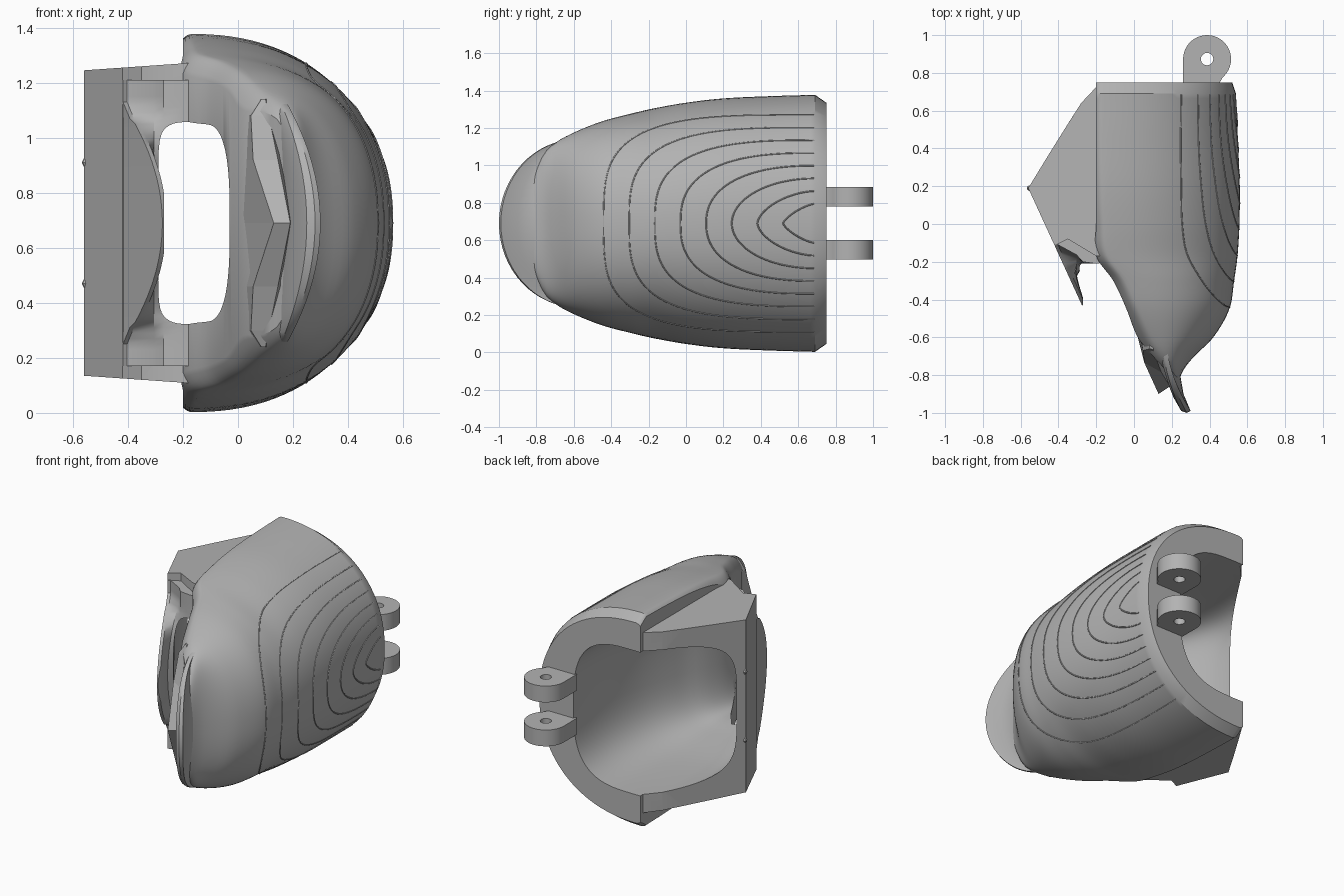
import bpy, bmesh, math

cube = bpy.data.objects.get("Cube")
if cube:
    bpy.data.objects.remove(cube, do_unlink=True)

MID = 0.69  # height of the symmetry plane

grey = bpy.data.materials.new("plain grey")
grey.use_nodes = True
colour = (0.45, 0.45, 0.45, 1)
grey.diffuse_color = colour
for node in grey.node_tree.nodes:
    if node.type == 'BSDF_PRINCIPLED':
        node.inputs["Base Color"].default_value = colour


def loft(name, rings):
    """Skin equal-length rings of points and cap both ends."""
    bm = bmesh.new()
    rows = [[bm.verts.new(p) for p in ring] for ring in rings]
    n = len(rows[0])
    for a, b in zip(rows, rows[1:]):
        for i in range(n):
            j = (i + 1) % n
            bm.faces.new((a[i], a[j], b[j], b[i]))
    bm.faces.new(rows[0])
    bm.faces.new(rows[-1][::-1])
    bmesh.ops.recalc_face_normals(bm, faces=bm.faces)
    mesh = bpy.data.meshes.new(name)
    bm.to_mesh(mesh)
    bm.free()
    obj = bpy.data.objects.new(name, mesh)
    bpy.context.collection.objects.link(obj)
    mesh.materials.append(grey)
    return obj


def activate(obj):
    bpy.ops.object.select_all(action='DESELECT')
    obj.select_set(True)
    bpy.context.view_layer.objects.active = obj


def cut(obj, cutter):
    activate(obj)
    mod = obj.modifiers.new("cut", 'BOOLEAN')
    mod.operation = 'DIFFERENCE'
    mod.solver = 'EXACT'
    mod.object = cutter
    bpy.ops.object.modifier_apply(modifier=mod.name)


def smooth(obj, angle=32):
    activate(obj)
    bpy.ops.object.shade_smooth_by_angle(angle=math.radians(angle))


def sample(table, y):
    """Smooth interpolation of station rows sorted by their first value."""
    k = max(i for i in range(len(table) - 1) if table[i][0] <= y or i == 0)
    a, b = table[k], table[k + 1]
    prev, nxt = table[max(k - 1, 0)], table[min(k + 2, len(table) - 1)]
    d = b[0] - a[0]
    t = (y - a[0]) / d
    out = []
    for c in range(1, len(a)):
        m0 = (b[c] - prev[c]) / (b[0] - prev[0]) * d
        m1 = (nxt[c] - a[c]) / (nxt[0] - a[0]) * d
        out.append((2*t**3 - 3*t*t + 1) * a[c] + (t**3 - 2*t*t + t) * m0
                   + (3*t*t - 2*t**3) * b[c] + (t**3 - t*t) * m1)
    return out


def spow(v, e):
    return math.copysign(abs(v) ** e, v)


def opening_ring(y, xl, xr, h, n=64):
    """Opening in the xz plane, squarer on its left than on its right."""
    c, r = (xl + xr) / 2, (xr - xl) / 2
    ring = []
    for i in range(n):
        a = 2 * math.pi * i / n
        p = 3 if math.cos(a) > 0 else 4.5
        ring.append((c + r * spow(math.cos(a), 2 / p), y,
                     MID + h * spow(math.sin(a), 2 / p)))
    return ring


# Domed hull: y, inner flank x, crest x, outer x, half height
HULL = [
    (-0.82, 0.20, 0.21, 0.24, 0.24), (-0.76, 0.155, 0.19, 0.27, 0.37),
    (-0.70, 0.10, 0.155, 0.32, 0.43), (-0.60, 0.02, 0.10, 0.42, 0.485),
    (-0.45, -0.04, 0.03, 0.505, 0.545), (-0.30, -0.11, -0.04, 0.53, 0.585),
    (-0.17, -0.20, -0.13, 0.548, 0.615), (0.0, -0.20, -0.15, 0.558, 0.645),
    (0.20, -0.20, -0.16, 0.56, 0.668), (0.45, -0.20, -0.165, 0.55, 0.68),
    (0.69, -0.20, -0.165, 0.54, 0.687)]
POWER, INNER_R = 2.2, 0.135


def hull_ring(y, xl, xc, xr, h, n=64):
    end = math.pi - math.acos(min(1, max(0, (xc - xl) / INNER_R) ** (POWER / 2)))
    ring = []
    for i in range(n + 1):
        a = end * (2 * i / n - 1)
        c = spow(math.cos(a), 2 / POWER)
        x = xc + c * (xr - xc if c > 0 else INNER_R)
        ring.append((x, y, MID + h * spow(math.sin(a), 2 / POWER)))
    return ring


steps = 60
ys = [-0.82 + 1.51 * i / steps for i in range(steps + 1)]
rings = [hull_ring(y, *sample(HULL, y)) for y in ys]
rings.append(hull_ring(0.75, -0.20, -0.165, 0.52, 0.645))
hull = loft("domed_hull", rings)

# Side frame block with a slanted back and front
outline = [(-0.12, 0.74), (-0.2, 0.725), (-0.28, 0.64), (-0.35, 0.53), (-0.45, 0.37),
           (-0.56, 0.19), (-0.42, -0.115), (-0.35, -0.08), (-0.2, -0.17), (-0.12, -0.17)]
frame = loft("side_frame", [
    [(x, y, MID + s * (0.555 + 0.07 * (x + 0.56))) for x, y in outline] for s in (-1, 1)])

# Bowed window post, widest at mid height
rings = []
for i in range(-26, 27):
    dz = i * 0.02
    tx = -0.275 - 0.11 * min(1, abs(dz) / 0.38) ** 2
    tx -= 0.033 * min(1, max(0, (abs(dz) - 0.36) / 0.08))
    ty = 0.19 - 2.18 * (tx + 0.56)
    f = (tx + 0.385) / 0.11
    pts = [(-0.43, -0.08), (tx, ty), (tx + 0.015, ty + 0.01),
           (-0.305, -0.19 - 0.09 * f), (-0.27, -0.205 - 0.015 * f),
           (-0.2, -0.21), (-0.12, -0.2), (-0.12, 0.0), (-0.4, 0.0)]
    rings.append([(x, y, MID + dz) for x, y in pts])
post = loft("window_post", rings)

# One funnel cavity runs from the wide back opening to the front window
CAVITY = [(-0.7, -0.27, -0.03, 0.36), (-0.4, -0.27, -0.025, 0.36), (-0.25, -0.285, 0.02, 0.362),
          (-0.1, -0.385, 0.10, 0.39), (0.19, -0.52, 0.21, 0.435), (0.5, -0.535, 0.265, 0.455),
          (0.9, -0.54, 0.28, 0.465)]
cavity = loft("cavity_cutter", [opening_ring(y, *sample(CAVITY, y))
                                for y in [-0.7 + 0.04 * i for i in range(41)]])
for part in (hull, frame, post):
    cut(part, cavity)
    smooth(part)
bpy.data.objects.remove(cavity, do_unlink=True)

# Curved outer lip at the nose, fading into the dome at both ends
profile = [(0.39, -0.58), (0.31, -0.68), (0.265, -0.74), (0.245, -0.80), (0.262, -0.90),
           (0.30, -0.99), (0.28, -1.0), (0.25, -0.99), (0.21, -0.92), (0.17, -0.78), (0.13, -0.58)]
rings = []
for i in range(-16, 17):
    a = i / 16 * math.pi / 2
    w = math.sin(a) ** 2
    reach = (0.08 + 0.42 * math.cos(a)) / 0.5
    rings.append([(0.2 + (x - 0.2) * (1 - 0.6 * w) - 0.07 * w, -0.5 + (y + 0.5) * reach,
                   MID + 0.45 * math.sin(a)) for x, y in profile])
smooth(loft("outer_lip", rings), 40)

# Faceted inner lip, a wedge pointed at mid height
tip = [(0.06, -0.56), (0.085, -0.66), (0.10, -0.665), (0.14, -0.56)]
shoulder = [(0.03, -0.56), (0.047, -0.67), (0.112, -0.70), (0.18, -0.56)]
waist = [(0.02, -0.56), (0.055, -0.735), (0.145, -0.785), (0.22, -0.56)]
middle = [(0.015, -0.58), (0.13, -0.90), (0.19, -0.86), (0.24, -0.56)]
stations = [(tip, -0.45), (shoulder, -0.39), (waist, -0.23), (middle, 0),
            (waist, 0.23), (shoulder, 0.39), (tip, 0.45)]
loft("inner_lip", [[(x, y, MID + dz) for x, y in pts] for pts, dz in stations])

# Nested contour ridges on the dome
curve = bpy.data.curves.new("contour_ridges", 'CURVE')
curve.dimensions = '3D'
curve.bevel_depth = 0.004
curve.bevel_resolution = 0
for k in range(8):
    apex = -0.44 + 0.137 * k
    half = 0.58 - 0.068 * k
    n = 3.6 - 0.32 * k
    pts = []
    for i in range(61):
        a = math.pi * (i / 60 - 0.5)
        dz = half * spow(math.sin(a), 2 / n)
        y = 0.685 - (0.685 - apex) * abs(math.cos(a)) ** (2 / n)
        xl, xc, xr, h = sample(HULL, y)
        x = xc + (xr - xc) * max(0, 1 - abs(dz / h) ** POWER) ** (1 / POWER)
        pts.append((x, y, MID + dz))
    spline = curve.splines.new('POLY')
    spline.points.add(len(pts) - 1)
    for point, co in zip(spline.points, pts):
        point.co = (*co, 1)
curve.materials.append(grey)
ridges = bpy.data.objects.new("contour_ridges", curve)
bpy.context.collection.objects.link(ridges)
activate(ridges)
bpy.ops.object.convert(target='MESH')

# Pair of hinge lugs with pin holes
HX, HY, HR = 0.387, 0.873, 0.127
angles = [math.radians(-50 + 230 * i / 28) for i in range(29)]
arc = [(HX + HR * math.cos(a), HY + HR * math.sin(a)) for a in angles]
arc += [(HX - HR, 0.735), (HX + 0.06, 0.735)]
pin = loft("pin_cutter", [[(HX + 0.033 * math.cos(math.pi * i / 12),
                            HY + 0.033 * math.sin(math.pi * i / 12), z)
                           for i in range(24)] for z in (0.3, 1.1)])
for name, low in (("lower_lug", 0.497), ("upper_lug", 0.78)):
    lug = loft(name, [[(x, y, z) for x, y in arc] for z in (low, low + 0.105)])
    cut(lug, pin)
    smooth(lug)
bpy.data.objects.remove(pin, do_unlink=True)

# Tiny latch bumps on the side edge
for name, z in (("lower_bump", 0.47), ("upper_bump", 0.91)):
    radii = [(-0.055, 0.003), (-0.018, 0.006), (0, 0.015), (0.018, 0.006), (0.055, 0.003)]
    loft(name, [[(-0.553 + r * math.cos(a * math.pi / 4), 0.19 + r * math.sin(a * math.pi / 4), z + d)
                 for a in range(8)] for d, r in radii])
